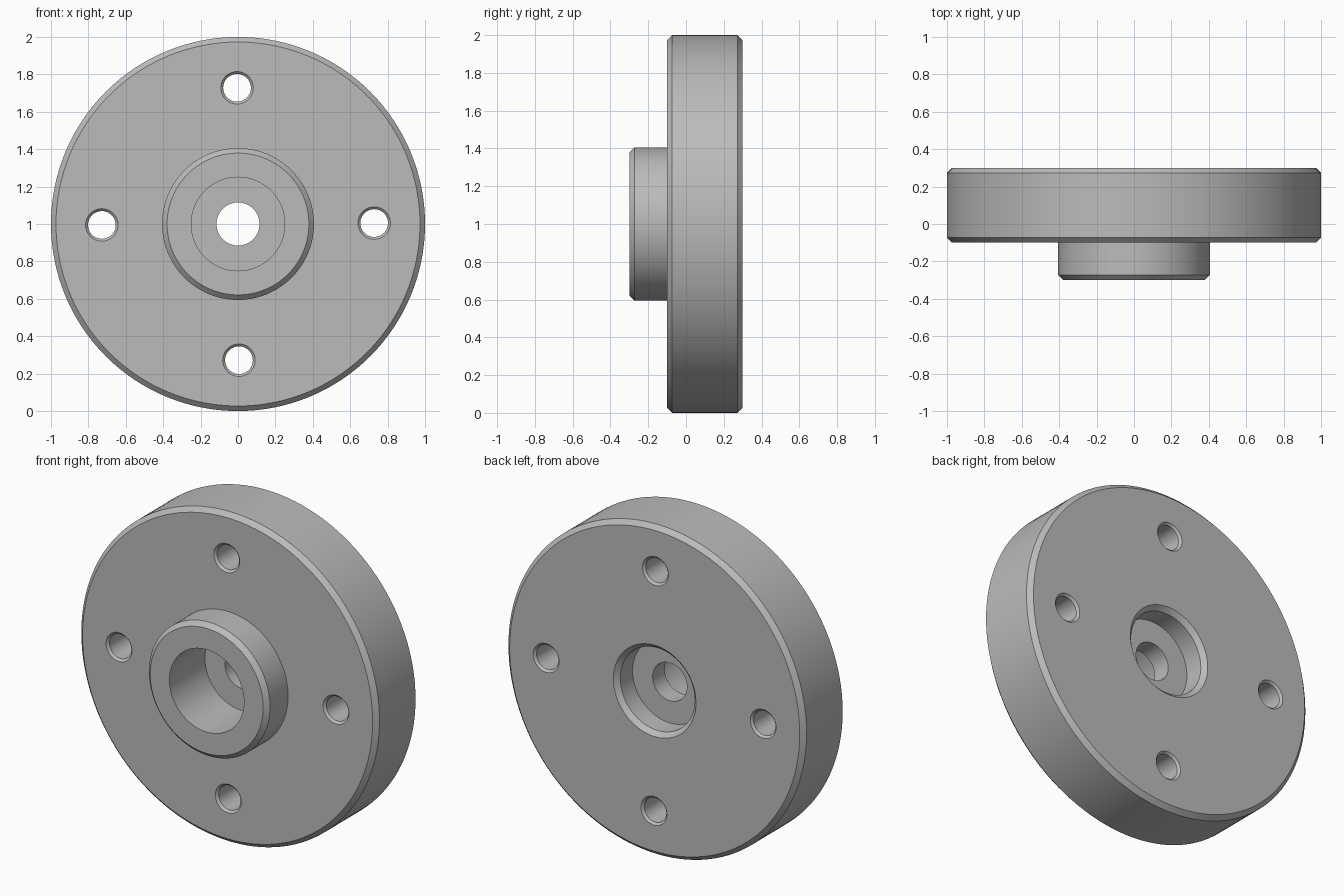
import bpy
import bmesh
from math import pi, radians, cos, sin
from mathutils import Matrix, Vector

cube = bpy.data.objects.get("Cube")
if cube:
    bpy.data.objects.remove(cube, do_unlink=True)

# Main sizes
CENTRE = Vector((0, 0, 1))
FRONT, FACE, BACK = -0.3, -0.1, 0.3      # boss front, disc front, disc back
DISC_R, BOSS_R, BORE_R, HOLE_R = 1.0, 0.406, 0.25, 0.115
BOLT_R, BOLT_CIRCLE = 0.074, 0.728
CHAMFER = 0.027
BOLT_CHAMFER = 0.013
WEB_FRONT, WEB_BACK = 0.04, 0.155        # wall between the two bores

steel = bpy.data.materials.new("steel grey")
steel.use_nodes = True
grey = (0.5, 0.5, 0.5, 1)
steel.diffuse_color = grey
steel.node_tree.nodes["Principled BSDF"].inputs["Base Color"].default_value = grey


def lathe(name, profile, centre, segments):
    """Revolve a closed (radius, y) profile around the y axis."""
    bm = bmesh.new()
    verts = [bm.verts.new((r, y, 0)) for r, y in profile]
    edges = [bm.edges.new((a, b)) for a, b in zip(verts, verts[1:] + verts[:1])]
    bmesh.ops.spin(bm, geom=verts + edges, cent=(0, 0, 0), axis=(0, 1, 0),
                   angle=2 * pi, steps=segments, use_merge=True)
    bmesh.ops.remove_doubles(bm, verts=bm.verts, dist=1e-5)
    # Drop collapsed edges where the profile runs along the axis
    bmesh.ops.delete(bm, geom=[e for e in bm.edges if not e.link_faces], context="EDGES")
    bmesh.ops.recalc_face_normals(bm, faces=bm.faces)
    bmesh.ops.transform(bm, matrix=Matrix.Translation(centre), verts=bm.verts)
    mesh = bpy.data.meshes.new(name)
    bm.to_mesh(mesh)
    bm.free()
    mesh.materials.append(steel)
    obj = bpy.data.objects.new(name, mesh)
    bpy.context.collection.objects.link(obj)
    return obj


# Disc, boss, bores and centre hole in one turned profile
flange = lathe("flange_hub", [
    (HOLE_R, WEB_FRONT), (BORE_R, WEB_FRONT), (BORE_R, FRONT),
    (BOSS_R - CHAMFER, FRONT), (BOSS_R, FRONT + CHAMFER), (BOSS_R, FACE),
    (DISC_R - CHAMFER, FACE), (DISC_R, FACE + CHAMFER),
    (DISC_R, BACK - CHAMFER), (DISC_R - CHAMFER, BACK),
    (BORE_R + CHAMFER, BACK), (BORE_R, BACK - CHAMFER),
    (BORE_R, WEB_BACK), (HOLE_R, WEB_BACK),
], CENTRE, 128)

# Four bolt holes, chamfered at both ends
wide = BOLT_R + 2 * BOLT_CHAMFER
for i in range(4):
    a = i * pi / 2 + radians(0.4)
    offset = Vector((cos(a), 0, sin(a))) * BOLT_CIRCLE
    cutter = lathe("bolt_hole_cutter", [
        (0, FACE - BOLT_CHAMFER), (wide, FACE - BOLT_CHAMFER),
        (BOLT_R, FACE + BOLT_CHAMFER), (BOLT_R, BACK - BOLT_CHAMFER),
        (wide, BACK + BOLT_CHAMFER), (0, BACK + BOLT_CHAMFER),
    ], CENTRE + offset, 48)
    cutter.hide_render = True
    cut = flange.modifiers.new("bolt_hole", "BOOLEAN")
    cut.operation = "DIFFERENCE"
    cut.solver = "EXACT"
    cut.object = cutter
    bpy.context.view_layer.objects.active = flange
    bpy.ops.object.modifier_apply(modifier=cut.name)
    bpy.data.objects.remove(cutter, do_unlink=True)

# Smooth walls, crisp edges
bpy.ops.object.select_all(action="DESELECT")
flange.select_set(True)
bpy.context.view_layer.objects.active = flange
bpy.ops.object.shade_smooth_by_angle(angle=radians(25))
